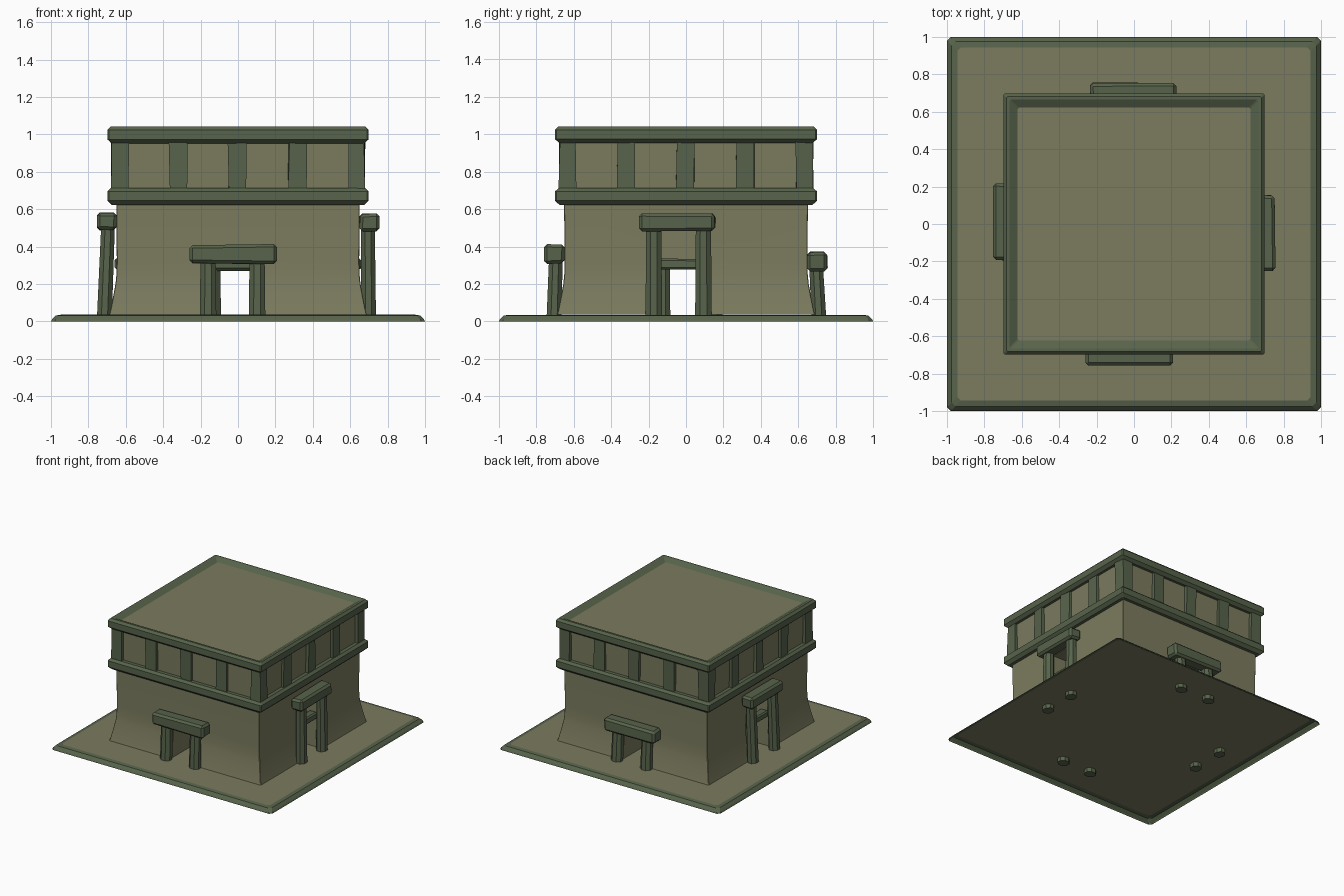
import bpy, bmesh, math, random
from mathutils import Vector, Matrix

if "Cube" in bpy.data.objects:
    bpy.data.objects.remove(bpy.data.objects["Cube"])

random.seed(4)


def material(name, rgb):
    m = bpy.data.materials.new(name)
    m.diffuse_color = (*rgb, 1)
    m.use_nodes = True
    m.node_tree.nodes["Principled BSDF"].inputs["Base Color"].default_value = m.diffuse_color
    return m


TAN = material("clay", (0.2, 0.2, 0.115))
GREEN = material("trim", (0.095, 0.125, 0.07))


def finish(name, bm, mats=(GREEN,), recalc=True):
    if recalc:
        bmesh.ops.recalc_face_normals(bm, faces=bm.faces)
    me = bpy.data.meshes.new(name)
    bm.to_mesh(me)
    bm.free()
    for m in mats:
        me.materials.append(m)
    ob = bpy.data.objects.new(name, me)
    bpy.context.collection.objects.link(ob)
    return ob


def square_loft(name, profile, corner, side_mat, top_mat, bottom=True):
    """Stack of square rings (half width, z) with clipped corners."""
    bm = bmesh.new()
    rings = []
    for h, z in profile:
        k = h - corner
        pts = [(k, -h), (h, -k), (h, k), (k, h), (-k, h), (-h, k), (-h, -k), (-k, -h)]
        rings.append([bm.verts.new((x, y, z)) for x, y in pts])
    for a, b in zip(rings, rings[1:]):
        for i in range(8):
            j = (i + 1) % 8
            bm.faces.new((a[i], a[j], b[j], b[i])).material_index = side_mat
    bm.faces.new(rings[-1]).material_index = top_mat
    if bottom:
        bm.faces.new(rings[0][::-1]).material_index = side_mat
    # ring order already faces outward
    return finish(name, bm, (TAN, GREEN), recalc=False)


def block(name, lo, hi, bevel=0.0, jitter=0.0, rot=None, mats=(GREEN,)):
    """Hand-hewn box between two corners, then turned about the z axis."""
    lo, hi = Vector(lo), Vector(hi)
    bm = bmesh.new()
    bmesh.ops.create_cube(bm, size=1)
    for v in bm.verts:
        for i in range(3):
            v.co[i] = (lo[i] + hi[i]) / 2 + v.co[i] * (hi[i] - lo[i])
            v.co[i] += random.uniform(-jitter, jitter)
    if bevel:
        bmesh.ops.bevel(bm, geom=bm.edges[:], offset=bevel, segments=1, affect='EDGES')
    if rot is not None:
        bm.transform(rot)
    return finish(name, bm, mats)


def post(name, x, y0, y1, top, rot):
    """Faceted post leaning from y0 at the ground to y1 at the lintel."""
    bm = bmesh.new()
    rings = []
    for y, z, r in ((y0, 0.002, 0.048), (y1, top, 0.044)):
        ring = []
        for i in range(8):
            a = math.tau * (i + 0.5) / 8
            ring.append(bm.verts.new((x + r * math.cos(a), y + 0.9 * r * math.sin(a), z)))
        rings.append(ring)
    for i in range(8):
        j = (i + 1) % 8
        bm.faces.new((rings[0][i], rings[0][j], rings[1][j], rings[1][i]))
    for ring in rings:
        bm.faces.new(ring)
    bm.transform(rot)
    finish(name, bm)


# Ground slab, a thin shell open underneath
square_loft("base_slab", [(1.0, 0), (0.995, 0.01), (0.975, 0.031), (0.945, 0.036)], 0.02, 1, 0, False)

# Flared lower walls
walls = square_loft("lower_walls", [(0.688, 0.0365), (0.682, 0.06), (0.668, 0.13), (0.655, 0.20),
                                    (0.65, 0.25), (0.648, 0.32), (0.651, 0.65)], 0.003, 0, 0)

# Central octagonal room and door passages, cut from the walls
bm = bmesh.new()
bmesh.ops.create_cone(bm, cap_ends=True, segments=8, radius1=0.45, radius2=0.45, depth=0.4,
                      matrix=Matrix.Translation((0, 0, 0.13)) @ Matrix.Rotation(math.pi / 8, 4, 'Z'))
cutters = [finish("room_cutter", bm, (TAN,)),
           block("front_back_cutter", (-0.13, -0.9, -0.05), (0.10, 0.9, 0.315), mats=(TAN,)),
           block("side_cutter", (-0.9, -0.135, -0.06), (0.9, 0.105, 0.31), mats=(TAN,)),
           block("right_recess_cutter", (0.5, -0.17, -0.04), (0.92, 0.095, 0.495), mats=(TAN,)),
           block("left_recess_cutter", (-0.92, -0.13, -0.04), (-0.5, 0.15, 0.5), mats=(TAN,))]
for c in cutters:
    mod = walls.modifiers.new(c.name, 'BOOLEAN')
    mod.operation, mod.solver, mod.object = 'DIFFERENCE', 'EXACT', c
    c.hide_render = True
    c.hide_set(True)

# Door frames: side, turn, lintel x range and z range, post x positions, foot depth
doors = [("front", 0, (-0.257, 0.208), (0.31, 0.41), (-0.160, 0.102), -0.705),
         ("right", 90, (-0.25, 0.155), (0.485, 0.575), (-0.172, 0.093), -0.698),
         ("back", 180, (-0.225, 0.233), (0.27, 0.372), (-0.13, 0.135), -0.71),
         ("left", 270, (-0.215, 0.195), (0.49, 0.582), (-0.15, 0.128), -0.715)]
for side, turn, lx, lz, posts, foot in doors:
    rot = Matrix.Rotation(math.radians(turn), 4, 'Z')
    block(side + "_lintel", (lx[0], -0.755, lz[0]), (lx[1], -0.65, lz[1]), 0.016, 0.004, rot)
    for i, x in enumerate(posts):
        post(f"{side}_post_{i + 1}", x, foot, -0.695, lz[0] + 0.02, rot)
    if side in ("left", "right"):
        block(side + "_crossbar", (posts[0], -0.66, 0.28), (posts[1], -0.59, 0.335), 0.01, 0.003, rot)

# Lower band, frieze wall, upper band sloping in to a sunken roof
square_loft("lower_band", [(0.675, 0.622), (0.699, 0.645), (0.699, 0.695), (0.68, 0.712)], 0.008, 1, 1)
square_loft("frieze_wall", [(0.65, 0.70), (0.655, 0.965)], 0.003, 0, 0)
square_loft("upper_band", [(0.675, 0.952), (0.699, 0.973), (0.699, 1.023), (0.682, 1.041),
                           (0.665, 1.041), (0.622, 1.018)], 0.008, 1, 0)

# Frieze pilasters: one corner and three between on every side
for s in range(4):
    rot = Matrix.Rotation(s * math.pi / 2, 4, 'Z')
    block(f"corner_pilaster_{s + 1}", (-0.677, -0.677, 0.70), (-0.587, -0.587, 0.965), 0, 0.005, rot)
    for i, x in enumerate((-0.32, -0.005, 0.318)):
        block(f"pilaster_{s + 1}_{i + 1}", (x - 0.047, -0.675, 0.70), (x + 0.047, -0.62, 0.965),
              0, 0.005, rot)

# Soft shading on the flared walls only
bpy.ops.object.select_all(action='DESELECT')
walls.select_set(True)
bpy.context.view_layer.objects.active = walls
bpy.ops.object.shade_smooth_by_angle(angle=math.radians(25))
